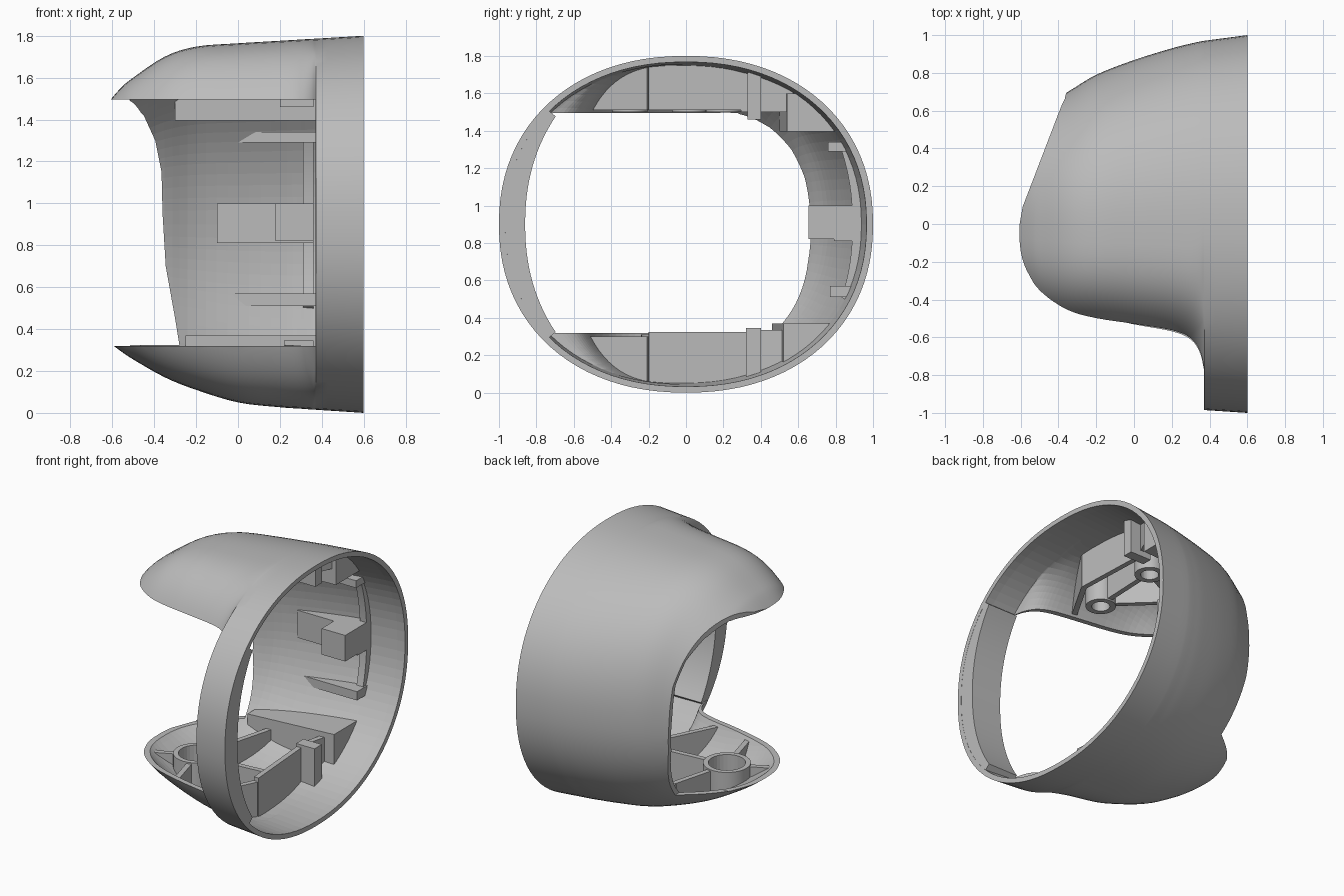
import bpy, bmesh, math
from mathutils import Vector

if "Cube" in bpy.data.objects:
    bpy.data.objects.remove(bpy.data.objects["Cube"])

grey = bpy.data.materials.new("matte grey")
grey.use_nodes = True
grey.diffuse_color = (0.5, 0.5, 0.5, 1)
grey.node_tree.nodes["Principled BSDF"].inputs["Base Color"].default_value = (0.5, 0.5, 0.5, 1)

MID = 0.9      # height of the oval's centre
WALL = 0.03    # shell thickness
SEG = 96
ROUND = 0.92   # below one squares the oval slightly

# Shell sections: x, reach up, down, forward, back, fullness of the front half
ROWS = [Vector(r) for r in (
    (.60, .90, .90, 1.0, 1.0, .92), (.372, .886, .885, .985, .97, .92),
    (.35, .885, .884, .83, .966, .76), (.30, .882, .88, .725, .955, .66),
    (.20, .876, .873, .675, .93, .65), (0, .864, .85, .64, .868, .65),
    (-.2, .848, .79, .61, .79, .65), (-.35, .80, .73, .58, .70, .65),
    (-.5, .70, .645, .52, .62, .65), (-.56, .65, .605, .46, .55, .65),
    (-.62, .58, .56, .42, .45, .65))]


def oval(angle, front=ROUND):
    """Point on a slightly squared unit oval."""
    c, s = math.cos(angle), math.sin(angle)
    return (math.copysign(abs(c) ** (ROUND if c > 0 else front), c),
            math.copysign(abs(s) ** ROUND, s))


def smooth_rows(steps=4):
    """Curve through the section rows."""
    out = []
    for i in range(len(ROWS) - 1):
        a, b = ROWS[i], ROWS[i + 1]
        p, n = ROWS[max(i - 1, 0)], ROWS[min(i + 2, len(ROWS) - 1)]
        if i == 1:
            p = a * 2 - b
        for k in range(steps):
            t = k / steps
            if i == 0:
                out.append(a.lerp(b, t))
            else:
                out.append(.5 * (2 * a + (b - p) * t + (2 * p - 5 * a + 4 * b - n) * t * t
                                 + (3 * a - p - 3 * b + n) * t ** 3))
    return out + [ROWS[-1]]


def finish(bm, name, helper=False):
    bmesh.ops.recalc_face_normals(bm, faces=bm.faces)
    mesh = bpy.data.meshes.new(name)
    bm.to_mesh(mesh)
    bm.free()
    mesh.materials.append(grey)
    ob = bpy.data.objects.new(name, mesh)
    bpy.context.collection.objects.link(ob)
    if helper:
        ob.hide_render = True
        ob.hide_viewport = True
        ob.display_type = 'WIRE'
    return ob


def dome(name, inset, overshoot=0, helper=True):
    """Closed solid lofted through the oval sections."""
    bm = bmesh.new()
    rings = []
    for i, (x, up, down, fore, back, full) in enumerate(smooth_rows()):
        ring = []
        for k in range(SEG):
            c, s = oval(math.tau * k / SEG, full)
            y = c * ((back if c > 0 else fore) - inset)
            z = MID + s * ((up if s > 0 else down) - inset)
            ring.append(bm.verts.new((x + (overshoot if i == 0 else 0), y, z)))
        rings.append(ring)
    for a, b in zip(rings, rings[1:]):
        for k in range(SEG):
            j = (k + 1) % SEG
            bm.faces.new((a[k], a[j], b[j], b[k]))
    bm.faces.new(rings[0])
    bm.faces.new(rings[-1])
    return finish(bm, name, helper)


PLACE = {'x': lambda p, h: (h, p[0], p[1]),
         'y': lambda p, h: (p[0], h, p[1]),
         'z': lambda p, h: (p[0], p[1], h)}


def prism(name, outline, low, high, axis='z', helper=False):
    """Extrude a 2D outline along one axis."""
    bm = bmesh.new()
    a = [bm.verts.new(PLACE[axis](p, low)) for p in outline]
    b = [bm.verts.new(PLACE[axis](p, high)) for p in outline]
    bm.faces.new(a)
    bm.faces.new(b)
    for i in range(len(a)):
        j = (i + 1) % len(a)
        bm.faces.new((a[i], a[j], b[j], b[i]))
    return finish(bm, name, helper)


def box(name, x0, x1, y0, y1, z0, z1, helper=False):
    return prism(name, [(x0, y0), (x1, y0), (x1, y1), (x0, y1)], z0, z1, helper=helper)


def boolean(ob, other, mode):
    m = ob.modifiers.new(mode.lower(), 'BOOLEAN')
    m.object, m.operation, m.solver = other, mode, 'EXACT'


def shade(ob):
    bpy.context.view_layer.objects.active = ob
    bpy.ops.object.select_all(action='DESELECT')
    ob.select_set(True)
    bpy.ops.object.shade_smooth_by_angle(angle=math.radians(35))


# Hollow shell with the open window and the curved edge of its back wall
core = dome("fitting_limit", .012)
hollow = dome("shell_hollow", WALL, .1)
window = box("window_cutter", -1, .37, -1.5, .28, .32, 1.495, True)
edge = prism("wall_edge_cutter", [(-1.1, .325), (-.28, .325), (-.3, .45), (-.345, .7), (-.36, .95),
                                  (-.365, 1.15), (-.395, 1.3), (-.45, 1.42), (-.52, 1.49), (-1.1, 1.49)],
             -.3, 1.2, 'y', True)
trim = prism("side_trim_cutter", [(-.612, -.04), (-.59, .09), (-.54, .22), (-.36, .69), (-.2, 1.13),
                                  (-1.5, 1.13), (-1.5, -.04)], -.5, 2.5, helper=True)
shell = dome("shell", 0, helper=False)
for cutter in (hollow, window, edge, trim):
    boolean(shell, cutter, 'DIFFERENCE')


def fitted(ob):
    """Trim an inner part to the shell."""
    boolean(ob, core, 'INTERSECT')
    boolean(ob, trim, 'DIFFERENCE')
    return ob


def arc_strip(name, middle, spread, x0, x1, outer, depth, n=28):
    """Curved strip following the oval, thickest in its middle."""
    far, near = [], []
    for i in range(n + 1):
        u = 2 * i / n - 1
        c, s = oval(middle + u * spread)
        k = outer - depth * (1 - .5 * u * u)
        far.append((c * outer, MID + s * outer * .9))
        near.append((c * k, MID + s * k * .9))
    return prism(name, far + near[::-1], x0, x1, 'x')


# Front band and the curved stop on the back wall
parts = [arc_strip("front_band", math.pi, .74, .372, .599, .982, .122),
         arc_strip("wall_stop", 0, .46, .31, .36, .95, .06)]

# Back wall ribs and latch block
for name, x0, x1, y0, z0, z1 in (
        ("upper_rib", -.2, .37, .76, 1.29, 1.34), ("lower_rib", -.05, .37, .77, .51, .57),
        ("latch_rib", -.1, .36, .79, .81, 1.0), ("latch_block", .18, .36, .655, .82, 1.0)):
    parts.append(fitted(box(name, x0, x1, y0, 1.1, z0, z1)))

# Shelves where the wall meets the lobes
parts.append(fitted(prism("upper_shelf", [(-.3, .5), (.37, .54), (.37, 1), (-.3, 1)], 1.395, 1.6)))
parts.append(fitted(prism("lower_shelf", [(-.25, .46), (.37, .52), (.37, 1), (-.25, 1)], .1, .37)))


def bar(name, a, b, z0, z1, width=.035):
    """Straight upright rib between two plan points."""
    a, b = Vector(a), Vector(b)
    d = (b - a).normalized() * width / 2
    n = Vector((-d.y, d.x))
    parts.append(fitted(prism(name, [a + n, b + n, b - n, a - n], z0, z1)))


def boss(name, x, y, r, z0, z1, hole, bore0, bore1):
    """Open ring trimmed to the shell."""
    circle = [(math.cos(math.tau * i / 32), math.sin(math.tau * i / 32)) for i in range(32)]
    ring = prism(name, [(x + r * c, y + r * s) for c, s in circle], z0, z1)
    r *= hole
    bore = prism(name + "_bore", [(x + r * c, y + r * s) for c, s in circle], bore0, bore1, helper=True)
    boolean(ring, bore, 'DIFFERENCE')
    parts.append(fitted(ring))


# Lower lobe: ring, radiating ribs and inner wall
hub = Vector((-.25, -.09))
boss("lower_ring", hub.x, hub.y, .15, -.1, .31, .78, .15, .4)
for i, (angle, reach) in enumerate(((5, .5), (75, .6), (205, .5), (285, .5))):
    d = Vector((math.cos(math.radians(angle)), math.sin(math.radians(angle))))
    bar(f"lower_rib_{i + 1}", hub + d * .13, hub + d * reach, -.1, .30)
bar("lower_wall_front", (.1, -.56), (.28, -.2), -.1, .30)
bar("lower_wall_middle", (.28, -.2), (.24, .34), -.1, .325)
bar("lower_wall_back", (.24, .34), (.34, .75), -.1, .335)
parts.append(fitted(box("lower_block", .22, .36, .32, .4, -.1, .345)))

# Upper lobe: three bosses, linking ribs and inner wall
spots = [Vector(p) for p in ((-.32, .02), (.02, -.3), (.04, .2))]
for i, p in enumerate(spots):
    boss(f"upper_boss_{i + 1}", p.x, p.y, .095, 1.5, 1.9, .6, 1.45, 1.68)
    q = spots[(i + 1) % 3]
    d = (q - p).normalized() * .08
    bar(f"upper_link_{i + 1}", p + d, q - d, 1.51, 1.9)
bar("upper_wall_front", (.05, -.53), (.24, -.2), 1.51, 1.9)
bar("upper_wall_middle", (.24, -.2), (.22, .3), 1.51, 1.9)
bar("upper_wall_back", (.22, .3), (.34, .58), 1.5, 1.9)
parts.append(fitted(box("upper_block", .2, .36, .33, .4, 1.46, 1.9)))

for ob in [shell] + parts:
    shade(ob)
